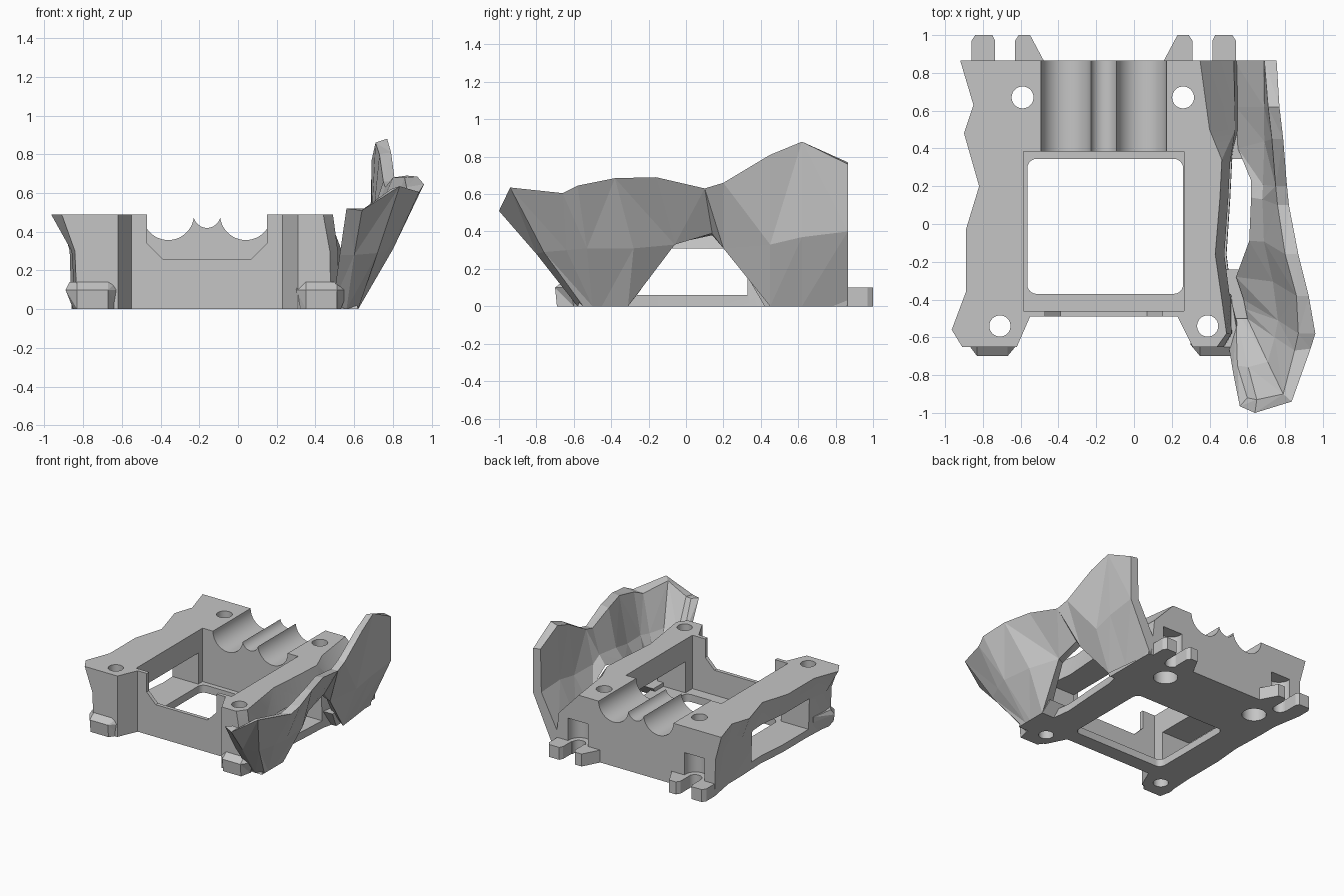
import bpy
import bmesh
from math import cos, sin, pi, radians
from mathutils import Vector

default = bpy.data.objects.get("Cube")
if default:
    bpy.data.objects.remove(default, do_unlink=True)

grey = bpy.data.materials.new("matte grey")
grey.use_nodes = True
shade = (0.56, 0.56, 0.56, 1)
grey.diffuse_color = shade
grey.node_tree.nodes["Principled BSDF"].inputs["Base Color"].default_value = shade

AXIS = -0.16  # mirror line of the frame


def loft(name, *rings):
    """Closed solid through rings of 3D points; repeated points in a ring merge."""
    bm = bmesh.new()
    loops = []
    for ring in rings:
        points = [tuple(p) for p in ring]
        made = {p: bm.verts.new(p) for p in dict.fromkeys(points)}
        loops.append([made[p] for p in points])
    for end in (loops[0], loops[-1]):
        bm.faces.new(list(dict.fromkeys(end)))
    for a, b in zip(loops, loops[1:]):
        for i in range(len(a)):
            j = (i + 1) % len(a)
            corners = list(dict.fromkeys((a[i], a[j], b[j], b[i])))
            if len(corners) > 2:
                bm.faces.new(corners)
    bmesh.ops.recalc_face_normals(bm, faces=bm.faces)
    bmesh.ops.connect_verts_nonplanar(bm, angle_limit=0.005, faces=bm.faces)
    mesh = bpy.data.meshes.new(name)
    bm.to_mesh(mesh)
    bm.free()
    mesh.materials.append(grey)
    obj = bpy.data.objects.new(name, mesh)
    bpy.context.collection.objects.link(obj)
    return obj


def upright(name, outline, z0, z1, top=None):
    return loft(name, [(x, y, z0) for x, y in outline],
                [(x, y, z1) for x, y in top or outline])


def lengthwise(name, profile, y0, y1):
    return loft(name, [(x, y0, z) for x, z in profile],
                [(x, y1, z) for x, z in profile])


def rect(x0, x1, y0, y1):
    return [(x0, y0), (x1, y0), (x1, y1), (x0, y1)]


def circle(x, y, r, n=32):
    return [(x + r * cos(2 * pi * i / n), y + r * sin(2 * pi * i / n)) for i in range(n)]


def rounded(x0, x1, y0, y1, r, n=6):
    pts = []
    corners = [(x1 - r, y1 - r), (x0 + r, y1 - r), (x0 + r, y0 + r), (x1 - r, y0 + r)]
    for q, (cx, cy) in enumerate(corners):
        for k in range(n + 1):
            t = (q + k / n) * pi / 2
            pts.append((cx + r * cos(t), cy + r * sin(t)))
    return pts


def same(pts):
    return pts


def mirrored(pts):
    return [(2 * AXIS - x, y) for x, y in pts]


def select_only(obj):
    bpy.ops.object.select_all(action="DESELECT")
    obj.select_set(True)
    bpy.context.view_layer.objects.active = obj


def carve(obj, cutter):
    """Subtract the cutter, apply and discard it."""
    cutter.hide_render = True
    mod = obj.modifiers.new("cut", "BOOLEAN")
    mod.operation = "DIFFERENCE"
    mod.solver = "EXACT"
    mod.object = cutter
    select_only(obj)
    bpy.ops.object.modifier_apply(modifier=mod.name)
    bpy.data.objects.remove(cutter, do_unlink=True)


# Frame body: x at the top, x at the bottom, y; sides flare above the window line
edge = [
    (-0.92, -0.86, 0.865), (-0.85, -0.82, 0.63), (-0.9, -0.82, 0.48),
    (-0.82, -0.81, 0.2), (-0.89, -0.83, -0.03), (-0.89, -0.83, -0.36),
    (-0.965, -0.84, -0.56), (-0.91, -0.83, -0.65), (-0.62, -0.62, -0.65),
    (-0.55, -0.55, -0.49), (0.23, 0.23, -0.49), (0.31, 0.31, -0.65),
    (0.44, 0.48, -0.65), (0.49, 0.52, -0.58), (0.465, 0.52, -0.4),
    (0.43, 0.49, -0.16), (0.455, 0.51, 0.14), (0.465, 0.52, 0.34),
    (0.4, 0.56, 0.5), (0.35, 0.56, 0.865),
]
frame = loft("frame", [(b, y, 0) for t, b, y in edge],
             [(t + 0.85 * (b - t), y, 0.3) for t, b, y in edge],
             [(t, y, 0.49) for t, b, y in edge])

# Central well, floor opening and open sides under the rails
carve(frame, upright("well", rect(-0.585, 0.265, -0.46, 0.385), 0.06, 1))
carve(frame, upright("floor_hole", rounded(-0.565, 0.26, -0.37, 0.345, 0.05), -1, 1))
carve(frame, upright("side_windows", rect(-2, 2, -0.37, 0.33), 0.06, 0.31))

# Chamfered notch in the thin front wall
notch = [(-0.47, 1), (-0.47, 0.34), (-0.39, 0.26), (0.07, 0.26), (0.15, 0.34), (0.15, 1)]
carve(frame, lengthwise("front_notch", notch, -0.55, -0.4))

# Three rounded channels across the rear block
for x, r in ((-0.36, 0.133), (0.04, 0.133), (AXIS, 0.07)):
    carve(frame, lengthwise("channel", circle(x, 0.49, r, 48), 0.3, 1))

# Rear screw holes with wider counterbores underneath
for x in (-0.59, 0.26):
    carve(frame, upright("rear_hole", circle(x, 0.67, 0.058), -1, 1))
    carve(frame, upright("counterbore", circle(x, 0.67, 0.09), -1, 0.2))

# Arched recesses over the rear slots
for x in (-0.68, 0.355):
    carve(frame, upright("recess", circle(x, 0.85, 0.09), 0.1, 0.28))
    carve(frame, upright("slot_end", circle(x, 0.86, 0.053), -1, 0.15))

# Front feet and rear tabs, mirrored to both sides
foot_low = [(-0.83, -0.69), (-0.67, -0.69), (-0.62, -0.62), (-0.6, -0.42),
            (-0.82, -0.42), (-0.85, -0.6)]
foot_high = [(-0.83, -0.7), (-0.67, -0.7), (-0.62, -0.64), (-0.6, -0.42),
             (-0.84, -0.42), (-0.89, -0.62)]
foot_cap = [(-0.83, -0.65), (-0.67, -0.65), (-0.63, -0.62), (-0.6, -0.42),
            (-0.84, -0.42), (-0.87, -0.6)]
outer_tab = [(-0.86, 0.85), (-0.86, 0.97), (-0.84, 1), (-0.75, 1), (-0.735, 0.97), (-0.735, 0.85)]
inner_tab = [(-0.63, 0.85), (-0.63, 0.97), (-0.61, 1), (-0.55, 1), (-0.47, 0.85)]

for side, flip in (("right", same), ("left", mirrored)):
    hole = flip([(-0.71, -0.54)])[0]
    carve(frame, upright("front_hole", circle(*hole, 0.056), -1, 1))
    foot = upright(side + "_foot", flip(foot_low), 0, 0.1, flip(foot_high))
    cap = upright(side + "_foot_chamfer", flip(foot_high), 0.1, 0.14, flip(foot_cap))
    for part in (foot, cap):
        carve(part, upright("foot_hole", circle(*hole, 0.056), -1, 1))
    upright(side + "_outer_tab", flip(outer_tab), 0, 0.1)
    upright(side + "_inner_tab", flip(inner_tab), 0, 0.1)

# Webs joining the frame to the side wing
upright("rear_web", rect(0.5, 0.58, 0.42, 0.86), 0, 0.13, rect(0.5, 0.6, 0.345, 0.86))
upright("front_web", rect(0.46, 0.62, -0.58, -0.31), 0, 0.09, rect(0.46, 0.6, -0.54, -0.24))

# Side wing, outer skin: bottom, fold and rim of each rib; no bottom over the gap
outer = [
    ((0.49, -0.58, 0.03), (0.525, -0.79, 0.28), (0.56, -0.965, 0.52)),
    ((0.56, -0.58, 0), (0.6, -0.8, 0.28), (0.64, -1, 0.51)),
    ((0.62, -0.55, 0), (0.72, -0.76, 0.29), (0.835, -0.94, 0.635)),
    ((0.62, -0.5, 0), (0.77, -0.64, 0.3), (0.935, -0.66, 0.605)),
    ((0.62, -0.45, 0), (0.8, -0.53, 0.31), (0.96, -0.58, 0.645)),
    ((0.62, -0.31, 0), (0.77, -0.28, 0.31), (0.925, -0.38, 0.685)),
    (None, (0.67, -0.06, 0.33), (0.87, -0.16, 0.69)),
    (None, (0.67, 0.14, 0.39), (0.82, 0.1, 0.63)),
    (None, (0.68, 0.2, 0.31), (0.81, 0.2, 0.66)),
    ((0.62, 0.45, 0), (0.74, 0.45, 0.33), (0.79, 0.45, 0.81)),
    ((0.6, 0.62, 0), (0.75, 0.62, 0.37), (0.77, 0.62, 0.88)),
    ((0.57, 0.865, 0), (0.755, 0.865, 0.4), (0.755, 0.865, 0.76)),
]
# Inner skin: rim and floor of the same ribs
inner = [
    ((0.6, -0.92, 0.52), (0.54, -0.5, 0.1)),
    ((0.65, -0.93, 0.52), (0.57, -0.5, 0.1)),
    ((0.79, -0.9, 0.62), (0.6, -0.5, 0.1)),
    ((0.85, -0.67, 0.59), (0.59, -0.45, 0.1)),
    ((0.87, -0.58, 0.63), (0.58, -0.4, 0.1)),
    ((0.86, -0.38, 0.68), (0.54, -0.28, 0.12)),
    ((0.8, -0.16, 0.68), (0.61, -0.09, 0.33)),
    ((0.76, 0.1, 0.63), (0.62, 0.14, 0.38)),
    ((0.75, 0.2, 0.66), (0.62, 0.23, 0.32)),
    ((0.73, 0.45, 0.8), (0.55, 0.4, 0.13)),
    ((0.71, 0.62, 0.86), (0.54, 0.62, 0.13)),
    ((0.69, 0.865, 0.77), (0.53, 0.865, 0.13)),
]
sections = []
for (low, fold, rim), (rim_in, low_in) in zip(outer, inner):
    centre = Vector(rim_in).lerp(Vector(low_in), 0.5)
    sections.append((low or fold, fold, rim, rim_in, centre.lerp(Vector(fold), 0.5), low_in))
loft("side_wing", *sections)

# Round bores and channels read smooth, edges stay sharp
select_only(frame)
bpy.ops.object.shade_smooth_by_angle(angle=radians(25))
